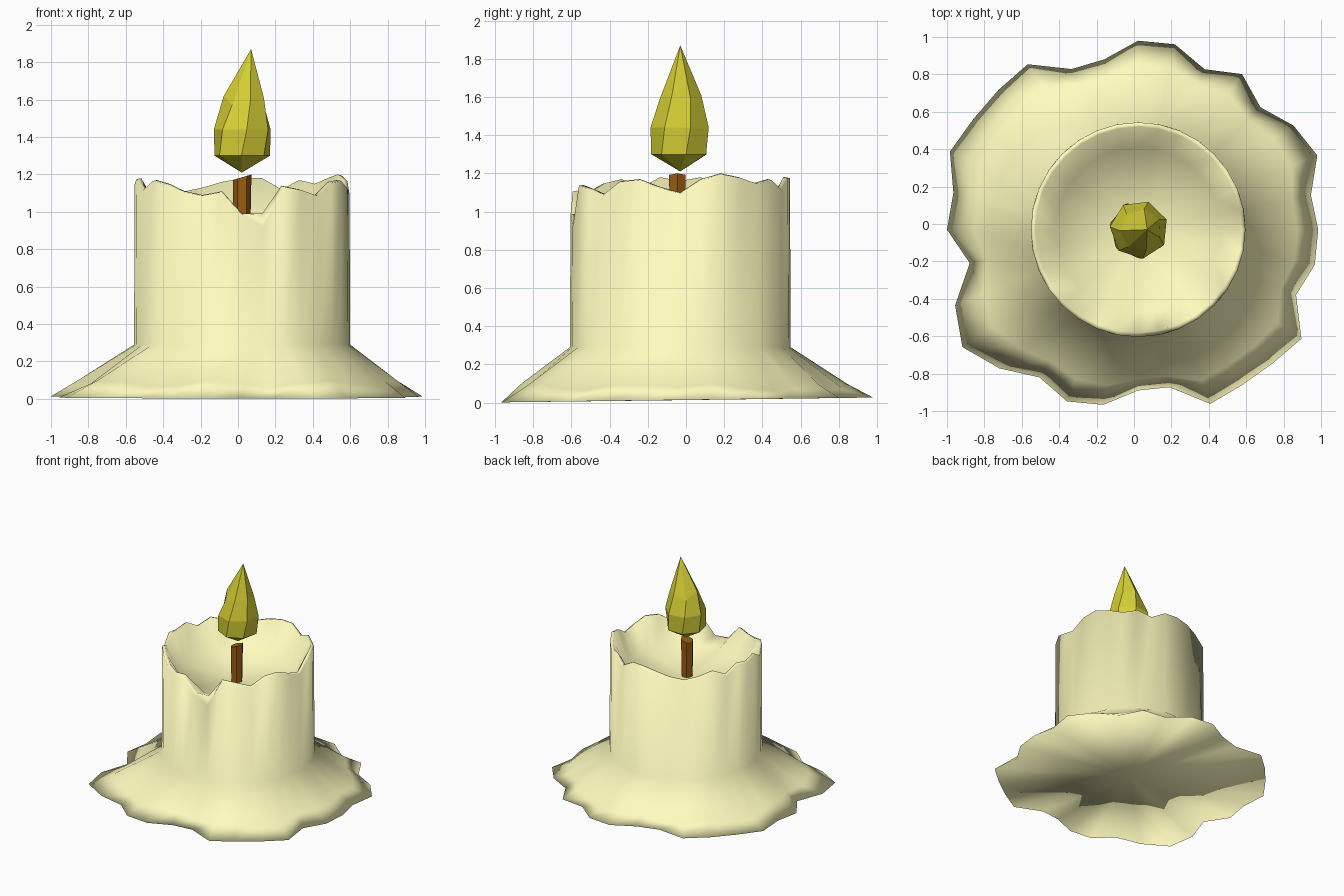
import bpy, bmesh, math
from mathutils import Vector

if "Cube" in bpy.data.objects:
    bpy.data.objects.remove(bpy.data.objects["Cube"])

CX, CY = 0.022, -0.03          # axis of the candle


def material(name, col):
    m = bpy.data.materials.new(name)
    m.diffuse_color = (*col, 1)
    m.use_nodes = True
    m.node_tree.nodes["Principled BSDF"].inputs["Base Color"].default_value = m.diffuse_color
    return m


def loft(name, rings, bottom, top, mat):
    """Skin closed rings from bottom to top, with a fan to a point at each end."""
    bm = bmesh.new()
    vr = [[bm.verts.new(p) for p in ring] for ring in rings]
    lo, hi = bm.verts.new(bottom), bm.verts.new(top)
    n = len(vr[0])
    for i in range(n):
        j = (i + 1) % n
        bm.faces.new((lo, vr[0][j], vr[0][i]))
        bm.faces.new((hi, vr[-1][i], vr[-1][j]))
        for a, b in zip(vr, vr[1:]):
            bm.faces.new((a[i], a[j], b[j], b[i]))
    bmesh.ops.recalc_face_normals(bm, faces=bm.faces)
    me = bpy.data.meshes.new(name)
    bm.to_mesh(me)
    bm.free()
    me.materials.append(mat)
    ob = bpy.data.objects.new(name, me)
    bpy.context.collection.objects.link(ob)
    return ob


def polar(i, n, r, z, x=CX, y=CY, turn=0.0):
    a = 2 * math.pi * i / n + turn
    return Vector((x + r * math.cos(a), y + r * math.sin(a), z))


# Wax: spread skirt outline and melted rim heights, counter-clockwise from +x
skirt = [.963, .942, 1.037, 1.0, .925, 1.0, .928, 1.01,
         1.01, .928, .929, 1.063, 1.056, 1.061, 1.089, 1.007,
         1.022, .918, 1.059, 1.13, 1.049, .95, .994, .955,
         .86, .859, 1.008, 1.0, 1.014, 1.05, .914, .963]
rim = [1.10, 1.17, 1.20, 1.18, 1.15, 1.17, 1.12, 1.18,
       1.18, 1.16, 1.13, 1.11, 1.135, 1.17, 1.12, 1.18,
       1.16, 1.18, 1.12, 1.17, 1.15, 1.11, 1.09, 1.11,
       .99, .99, 1.14, 1.12, 1.09, 1.16, 1.17, 1.13]
N = 32
edge = []
for i, r in enumerate(skirt):
    p = polar(i, N, r, 0)
    p.z = max(0, 0.014 + 0.013 * p.y)
    edge.append(p)
shoulder = [polar(i, N, 0.80 + 0.5 * (r - 0.86), 0.08 + 0.02 * math.sin(i * 1.7))
            for i, r in enumerate(skirt)]
foot = [polar(i, N, 0.578, 0.29) for i in range(N)]
outer = [polar(i, N, 0.574, z - (0.07 if i == 25 else 0.005)) for i, z in enumerate(rim)]
inner = [polar(i, N, 0.55, z) for i, z in enumerate(rim)]
bowl = [polar(i, N, 0.44, 0.75 * 0.93 + 0.25 * min(z, 1.0)) for i, z in enumerate(rim)]
wax = loft("wax_body", [edge, shoulder, foot, outer, inner, bowl],
           (CX, CY, 0.013), (CX, CY, 0.88), material("wax", (1.0, 0.97, 0.52)))
wax.data.shade_smooth()

# Wick: slightly leaning hexagonal stick with a slanted top
base = [polar(i, 6, 0.045, 0.86, 0.02, -0.045) for i in range(6)]
tip = [polar(i, 6, 0.05, 1.185, 0.022, -0.045) for i in range(6)]
for p in tip:
    p.z += 0.3 * (p.x - 0.022)
loft("wick", [base, tip], (0.02, -0.045, 0.86), (0.022, -0.045, 1.185),
     material("wick", (0.33, 0.11, 0.006)))

# Flame: faceted teardrop leaning towards +x (height, radius, centre x)
levels = [(1.30, 0.152, 0.022), (1.44, 0.157, 0.027), (1.59, 0.112, 0.035)]
flame = [[polar(i, 7, r, z + (0.03 * math.sin(i * 2.5) if k == 2 else 0),
                x, -0.03, 0.2 + 0.15 * k)
          for i in range(7)] for k, (z, r, x) in enumerate(levels)]
loft("flame", flame, (0.02, -0.03, 1.21), (0.07, -0.03, 1.87),
     material("flame", (0.66, 0.62, 0.035)))
